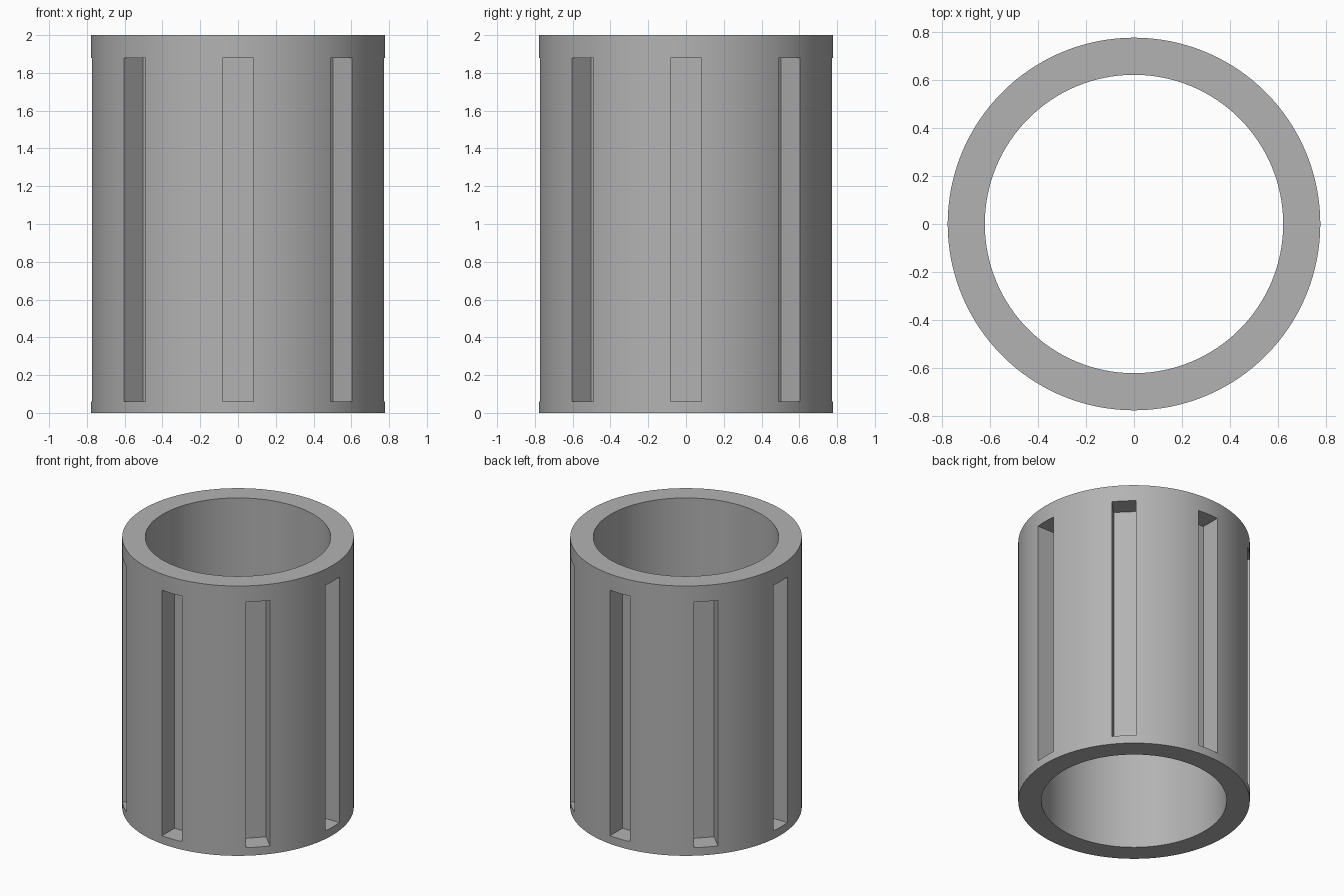
import bpy, bmesh, math
from mathutils import Matrix, Vector

if "Cube" in bpy.data.objects:
    bpy.data.objects.remove(bpy.data.objects["Cube"])

OUTER, INNER, HEIGHT = 0.778, 0.623, 2.0
SLOT_FLOOR, SLOT_WIDTH = 0.628, 0.163
SLOT_BOTTOM, SLOT_TOP = 0.06, 1.88
SLOTS, SEGMENTS = 8, 128

gray = bpy.data.materials.new("plain gray")
gray.use_nodes = True
color = (0.45, 0.45, 0.45, 1)
gray.diffuse_color = color
gray.node_tree.nodes["Principled BSDF"].inputs["Base Color"].default_value = color


def make_object(name, bm):
    bmesh.ops.recalc_face_normals(bm, faces=bm.faces)
    mesh = bpy.data.meshes.new(name)
    bm.to_mesh(mesh)
    bm.free()
    mesh.materials.append(gray)
    obj = bpy.data.objects.new(name, mesh)
    bpy.context.collection.objects.link(obj)
    return obj


# Hollow tube, turned from a rectangular wall section
bm = bmesh.new()
section = [(INNER, 0), (OUTER, 0), (OUTER, HEIGHT), (INNER, HEIGHT)]
verts = [bm.verts.new((r, 0, z)) for r, z in section]
edges = [bm.edges.new((verts[i], verts[i - 1])) for i in range(len(verts))]
bmesh.ops.spin(bm, geom=verts + edges, cent=(0, 0, 0), axis=(0, 0, 1),
               angle=math.tau, steps=SEGMENTS, use_merge=True)
bmesh.ops.remove_doubles(bm, verts=bm.verts, dist=0.0001)
sleeve = make_object("slotted_sleeve", bm)

# Blocks that cut the blind slots around the outside
bm = bmesh.new()
depth = 0.3
size = Vector((depth, SLOT_WIDTH, SLOT_TOP - SLOT_BOTTOM))
middle = Vector((SLOT_FLOOR + depth / 2, 0, (SLOT_TOP + SLOT_BOTTOM) / 2))
for i in range(SLOTS):
    turn = Matrix.Rotation(math.tau * i / SLOTS, 4, "Z")
    bmesh.ops.create_cube(
        bm, size=1,
        matrix=turn @ Matrix.Translation(middle) @ Matrix.Diagonal(size).to_4x4())
cutter = make_object("slot_cutter", bm)
cutter.hide_render = True

# Cut the slots, then drop the cutter
cut = sleeve.modifiers.new("slots", "BOOLEAN")
cut.operation = "DIFFERENCE"
cut.solver = "EXACT"
cut.object = cutter
bpy.ops.object.select_all(action="DESELECT")
bpy.context.view_layer.objects.active = sleeve
sleeve.select_set(True)
bpy.ops.object.modifier_apply(modifier=cut.name)
bpy.data.objects.remove(cutter)

# Smooth walls with crisp rims and slot edges
bpy.ops.object.shade_smooth_by_angle(angle=math.radians(30))
